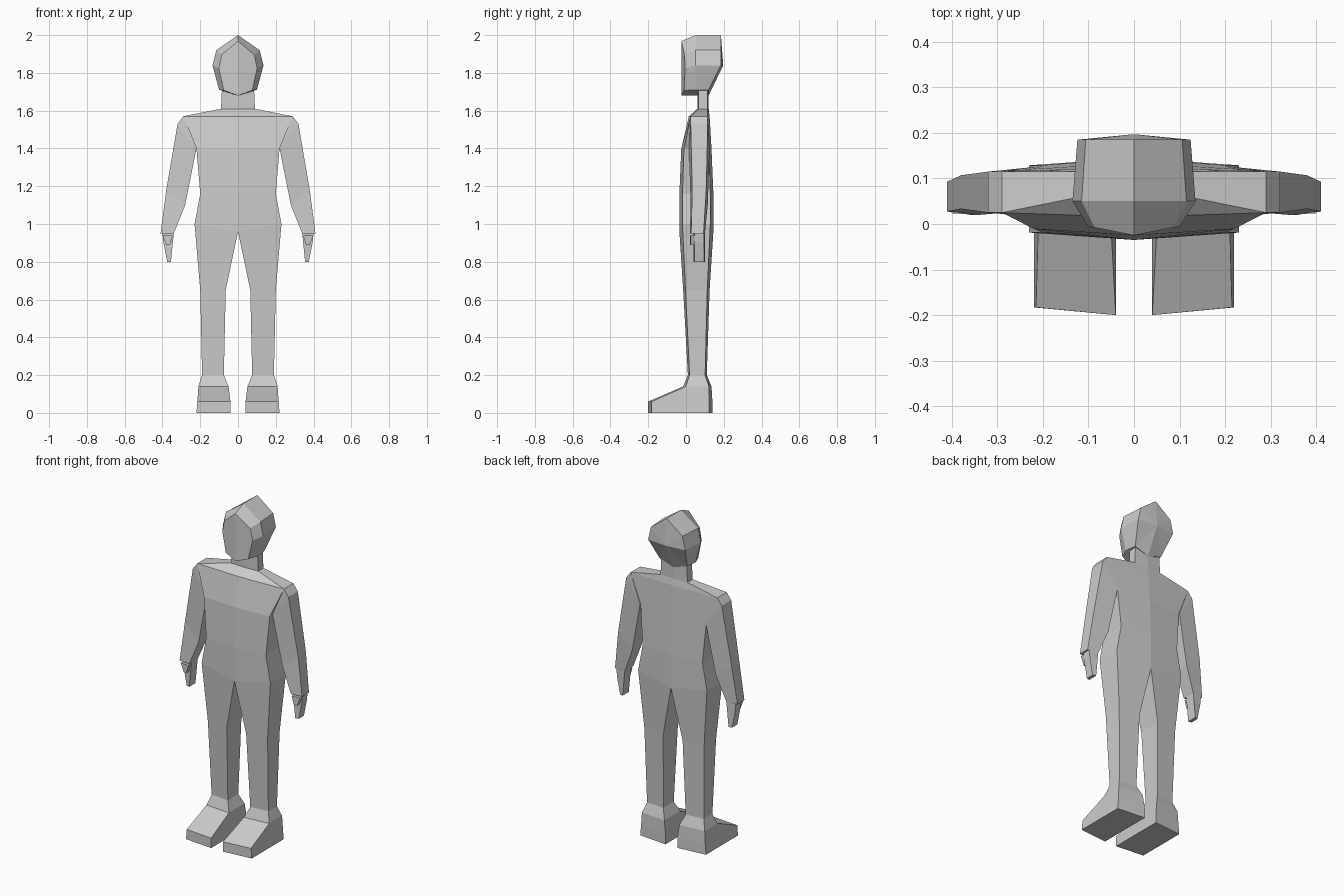
import bpy
import bmesh
from mathutils import Vector

cube = bpy.data.objects.get("Cube")
if cube:
    bpy.data.objects.remove(cube)

shade = (.6, .6, .6, 1)
grey = bpy.data.materials.new("plain_grey")
grey.use_nodes = True
grey.diffuse_color = shade
grey.node_tree.nodes["Principled BSDF"].inputs["Base Color"].default_value = shade


def section(height, inner, outer, depth, middle=.055, drop=0, taper=.82):
    """Four corners: shallower at the outer edge, optionally lower at the inner."""
    edge = depth * taper
    return [
        Vector((inner, middle - depth, height - drop)),
        Vector((outer, middle - edge, height)),
        Vector((outer, middle + edge, height)),
        Vector((inner, middle + depth, height - drop)),
    ]


def loft(name, rings, closed=True, cap_start=False, cap_end=False):
    """Skin the left half through the rings, then mirror it to the right."""
    bm = bmesh.new()
    loops = [[bm.verts.new(point) for point in ring] for ring in rings]
    count = len(loops[0])
    for lower, upper in zip(loops, loops[1:]):
        for i in range(count if closed else count - 1):
            j = (i + 1) % count
            bm.faces.new((lower[i], lower[j], upper[j], upper[i]))
    if cap_start:
        bm.faces.new(loops[0])
    if cap_end:
        bm.faces.new(loops[-1])
    bmesh.ops.remove_doubles(bm, verts=bm.verts, dist=.001)
    bmesh.ops.recalc_face_normals(bm, faces=bm.faces)
    mesh = bpy.data.meshes.new(name)
    bm.to_mesh(mesh)
    bm.free()
    mesh.materials.append(grey)
    part = bpy.data.objects.new(name, mesh)
    bpy.context.collection.objects.link(part)
    part.modifiers.new("mirror", "MIRROR").use_axis[0] = True


# Sections shared by neighbouring parts
hip = section(height=1, inner=0, outer=.23, depth=.09, drop=.04)
ankle = section(height=.2, inner=.075, outer=.19, depth=.05, middle=.06)

# Torso, from the hips to the base of the neck
waist = section(height=1.16, inner=0, outer=.2, depth=.09)
chest = section(height=1.4, inner=0, outer=.22, depth=.08)
shoulder_line = section(height=1.57, inner=0, outer=.29, depth=.055, middle=.07)
collar = section(height=1.61, inner=0, outer=.09, depth=.03, middle=.09)
loft("torso", [hip, waist, chest, shoulder_line, collar], closed=False, cap_end=True)

# Neck
nape = section(height=1.72, inner=0, outer=.085, depth=.03, middle=.09)
loft("neck", [collar, nape], closed=False, cap_end=True)

# Legs
knee = section(height=.65, inner=.065, outer=.2, depth=.07)
loft("legs", [hip, knee, ankle])

# Feet, with a sloping instep and an angled toe
instep = section(height=.14, inner=.05, outer=.21, depth=.075, middle=.06)
toe = section(height=.06, inner=.04, outer=.215, depth=.17, middle=-.03, taper=.9)
sole = section(height=0, inner=.04, outer=.22, depth=.17, middle=-.03, taper=.9)
loft("feet", [ankle, instep, toe, sole], cap_end=True)

# Arms, from the shoulder to the wrist
joint = section(height=1.57, inner=.22, outer=.29, depth=.055, middle=.07, drop=.17)
deltoid = section(height=1.53, inner=.22, outer=.32, depth=.055, middle=.07, drop=.13)
elbow = section(height=1.18, inner=.28, outer=.38, depth=.045, middle=.07, drop=.08)
wrist = section(height=.95, inner=.34, outer=.41, depth=.04, middle=.06)
loft("arms", [joint, deltoid, elbow, wrist], cap_end=True)

# Hands
palm = section(height=.95, inner=.34, outer=.4, depth=.03, middle=.07)
knuckles = section(height=.9, inner=.345, outer=.395, depth=.03, middle=.07)
fingertips = section(height=.8, inner=.355, outer=.375, depth=.03, middle=.07)
loft("hands", [palm, knuckles, fingertips], cap_start=True, cap_end=True)

# Thumbs
thumb_base = section(height=.94, inner=.345, outer=.4, depth=.02, middle=.04)
thumb_tip = section(height=.89, inner=.36, outer=.38, depth=.02, middle=.04)
loft("thumbs", [thumb_base, thumb_tip], cap_start=True, cap_end=True)

# Head: one outline, shrunk for the face and undercut at the back of the skull
crown, temple, chin = 2, 1.84, 1.68
outline = [(0, crown), (.115, 1.92), (.135, temple), (.1, 1.71), (0, chin)]
face = [Vector((x * .75, x * .15 - .025, chin + (z - chin) * .9)) for x, z in outline]
cheeks = [Vector((x, .05, z)) for x, z in outline]
skull = [Vector((x * .92, .185 if z >= temple else .12, z)) for x, z in outline]
ridge = [Vector((0, .197, temple))] * len(outline)
loft("head", [face, cheeks, skull, ridge], closed=False, cap_start=True)
